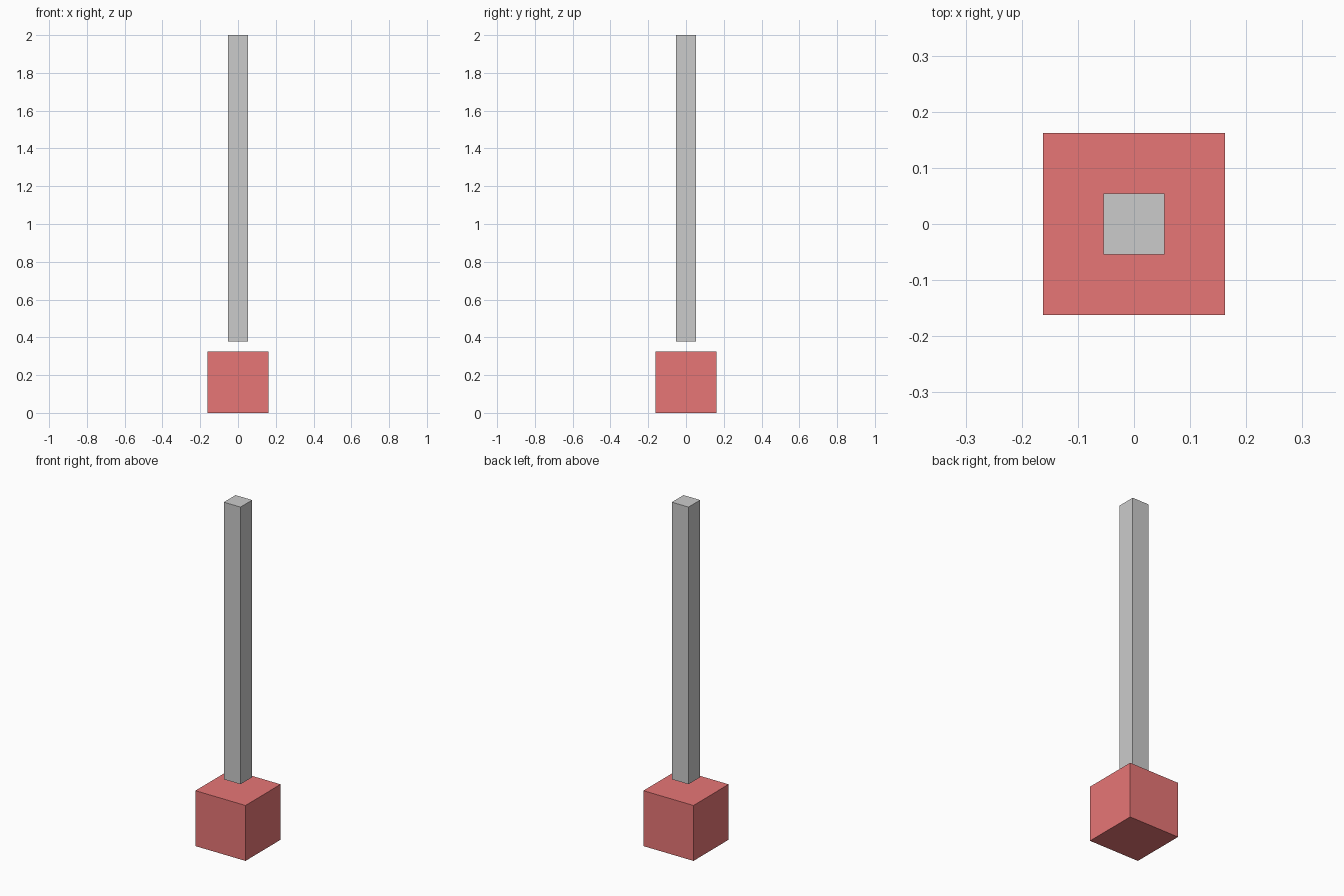
import bpy

if "Cube" in bpy.data.objects:
    bpy.data.objects.remove(bpy.data.objects["Cube"])

S = 0.3243  # edge of the base cube; everything else is proportional to it


def box(name, width, z0, z1):
    """Square upright box centred on the z axis."""
    bpy.ops.mesh.primitive_cube_add(size=1, location=(0, 0, (z0 + z1) / 2))
    obj = bpy.context.object
    obj.name = name
    obj.scale = (width, width, z1 - z0)
    bpy.ops.object.transform_apply(location=False, rotation=False, scale=True)
    return obj


# Red cube at the bottom
base = box("base_cube", S, 0, S)
red = bpy.data.materials.new("red")
red.diffuse_color = (0.8, 0.18, 0.18, 1)
red.use_nodes = True
red.node_tree.nodes["Principled BSDF"].inputs["Base Color"].default_value = red.diffuse_color
base.data.materials.append(red)

# Grey bar floating just above the cube
box("upright_bar", S / 3, S * 7 / 6, 2.0)
